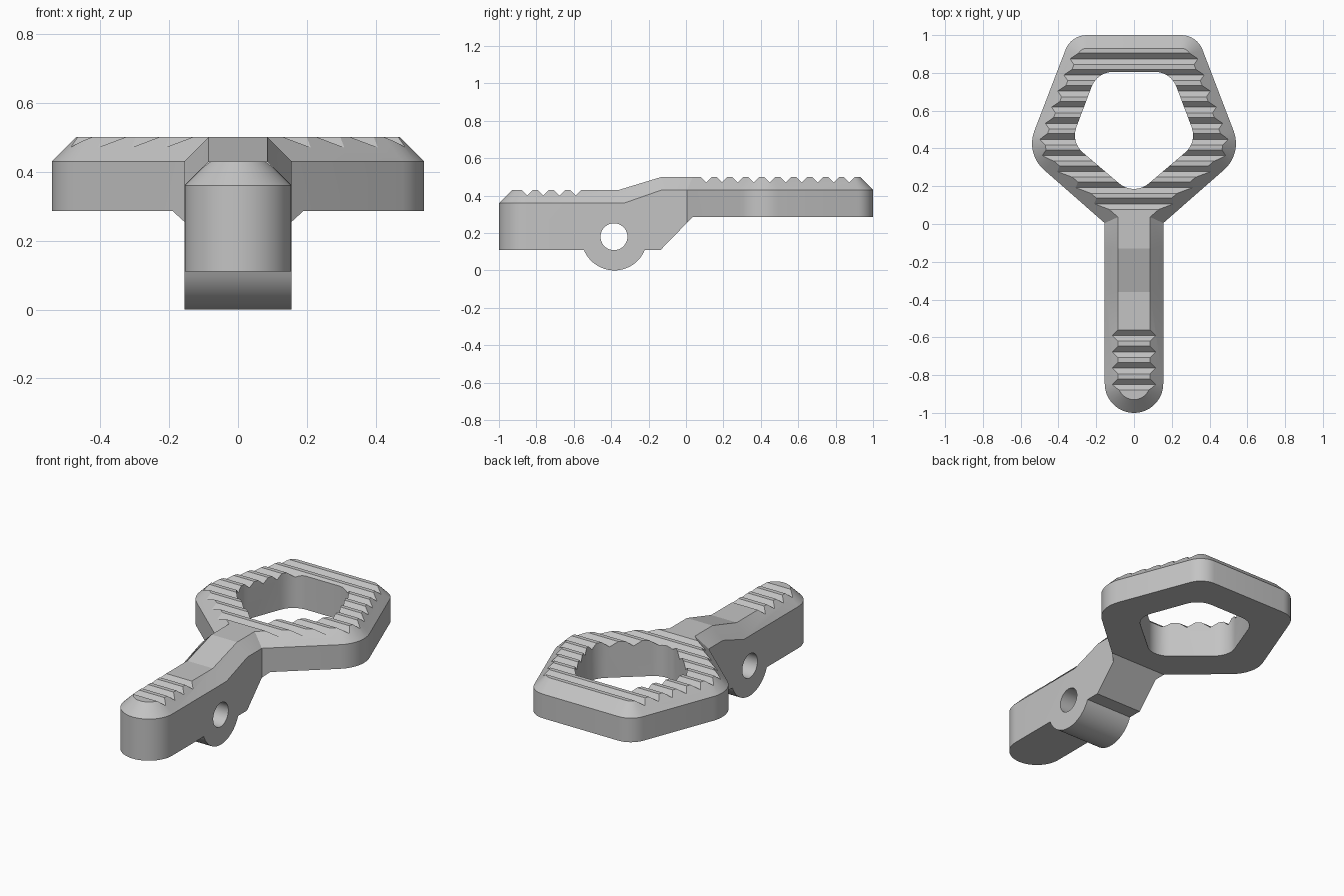
import bpy, bmesh, math
from mathutils import Vector

if "Cube" in bpy.data.objects:
    bpy.data.objects.remove(bpy.data.objects["Cube"], do_unlink=True)

CHAMFER = 0.07
GREY = (0.55, 0.55, 0.55, 1)

steel = bpy.data.materials.new("plain grey")
steel.use_nodes = True
steel.diffuse_color = GREY
steel.node_tree.nodes["Principled BSDF"].inputs["Base Color"].default_value = GREY


def arc(cx, cy, r, a0, a1, n):
    angles = [math.radians(a0 + (a1 - a0) * k / n) for k in range(n + 1)]
    return [Vector((cx + r * math.cos(a), cy + r * math.sin(a))) for a in angles]


def fillet(a, b, c, r, n=8):
    """Round the corner b between a and c."""
    a, b, c = Vector(a), Vector(b), Vector(c)
    u, v = (a - b).normalized(), (c - b).normalized()
    half = u.angle(v) / 2
    centre = b + (u + v).normalized() * r / math.sin(half)
    start = b + u * r / math.tan(half) - centre
    end = b + v * r / math.tan(half) - centre
    return [centre + start.slerp(end, k / n).normalized() * r for k in range(n + 1)]


def mirrored(half):
    return half + [Vector((-p.x, p.y)) for p in reversed(half)]


def inset(loop, d):
    """Mitred inward offset of a counter-clockwise loop."""
    out = []
    for i, p in enumerate(loop):
        e0 = (p - loop[i - 1]).normalized()
        e1 = (loop[(i + 1) % len(loop)] - p).normalized()
        n0, n1 = Vector((-e0.y, e0.x)), Vector((-e1.y, e1.x))
        out.append(p + (n0 + n1) * d / (1 + n0.dot(n1)))
    return out


def make_object(name, bm):
    bmesh.ops.recalc_face_normals(bm, faces=bm.faces)
    mesh = bpy.data.meshes.new(name)
    bm.to_mesh(mesh)
    bm.free()
    ob = bpy.data.objects.new(name, mesh)
    bpy.context.collection.objects.link(ob)
    mesh.materials.append(steel)
    return ob


def prism(name, pts, place, lo, hi):
    """Extrude an outline from lo to hi; place maps (u, v, w) to a point."""
    bm = bmesh.new()
    ends = [[bm.verts.new(place(p[0], p[1], w)) for p in pts] for w in (lo, hi)]
    bm.faces.new(ends[0])
    bm.faces.new(ends[1])
    for i in range(len(pts)):
        bm.faces.new((ends[0][i - 1], ends[0][i], ends[1][i], ends[1][i - 1]))
    return make_object(name, bm)


def sideways(u, v, w):
    return (w, u, v)


def upright(u, v, w):
    return (u, v, w)


def combine(target, tool, operation):
    mod = target.modifiers.new("cut", 'BOOLEAN')
    mod.operation, mod.solver, mod.object = operation, 'EXACT', tool
    bpy.context.view_layer.objects.active = target
    bpy.ops.object.modifier_apply(modifier=mod.name)
    bpy.data.objects.remove(tool, do_unlink=True)


# Plan outline: round-ended arm running into a rounded pentagon
neck, side, back = (0.155, 0.005), (0.574, 0.372), (0.333, 1.0)
half = arc(0, -0.845, 0.155, -86, 0, 12)
half += [Vector((0.155, -0.33)), Vector((0.155, -0.13)), Vector(neck)]
half += fillet(neck, side, back, 0.185)
half += fillet(side, back, (0, 1.0), 0.12)
outer = mirrored(half)
inner = inset(outer, CHAMFER)
for p, q in zip(outer, inner):
    if abs(p.y + 0.33) < 1e-4:
        q.y -= 0.03


def deck(p):
    return 0.43 if p.y < -0.2 else 0.5


# Body: walls, chamfer and stepped deck
bm = bmesh.new()
rings = [[bm.verts.new((p.x, p.y, -0.1)) for p in outer],
         [bm.verts.new((p.x, p.y, deck(p) - CHAMFER)) for p in outer],
         [bm.verts.new((p.x, p.y, deck(p))) for p in inner]]
count = len(outer)
for low, high in zip(rings, rings[1:]):
    for i in range(count):
        bm.faces.new((low[i - 1], low[i], high[i], high[i - 1]))
for ring in (rings[0], rings[2]):
    for i in range(count // 2 - 1):
        bm.faces.new((ring[i], ring[i + 1], ring[count - 2 - i], ring[count - 1 - i]))
body = make_object("pedal_lever", bm)

# Side profile: flat arm, round pivot lug, sloped neck, flat ring
lug = arc(-0.383, 0.176, 0.176, -158, -22, 28)
profile = [(-1.2, 0.11)] + lug + [(-0.135, 0.11), (0.035, 0.285), (1.2, 0.285), (1.2, 0.6)]


# Grip teeth along the top of the profile, ring first and then arm tip
def teeth(first, pitch, number, z):
    row = []
    for i in range(number):
        y = first - pitch * i
        row += [(y + 0.04, z + 0.01), (y, z - 0.03), (y - 0.04, z + 0.01)]
    return row


profile += teeth(0.874, 0.0852, 10, 0.5) + [(-0.16, 0.6)]
profile += teeth(-0.59, 0.0865, 4, 0.43) + [(-1.2, 0.6)]
combine(body, prism("side_profile", profile, sideways, -0.8, 0.8), 'INTERSECT')

# Pentagonal opening
h_tip, h_side, h_back = (0, 0.148), (0.335, 0.433), (0.195, 0.805)
bottom = fillet((-0.335, 0.433), h_tip, h_side, 0.12, 9)
hole = [p for p in bottom if p.x > 0]
hole += fillet(h_tip, h_side, h_back, 0.12) + fillet(h_side, h_back, (0, 0.805), 0.12)
combine(body, prism("opening_cutter", mirrored(hole), upright, -0.3, 0.9), 'DIFFERENCE')

# Pivot hole through the lug
pivot = arc(-0.385, 0.18, 0.072, 0, 350, 35)
combine(body, prism("pivot_cutter", pivot, sideways, -0.8, 0.8), 'DIFFERENCE')

# Smooth the rounded walls, keep the cut edges crisp
bpy.ops.object.select_all(action='DESELECT')
body.select_set(True)
bpy.context.view_layer.objects.active = body
bpy.ops.object.shade_smooth_by_angle(angle=math.radians(15))
